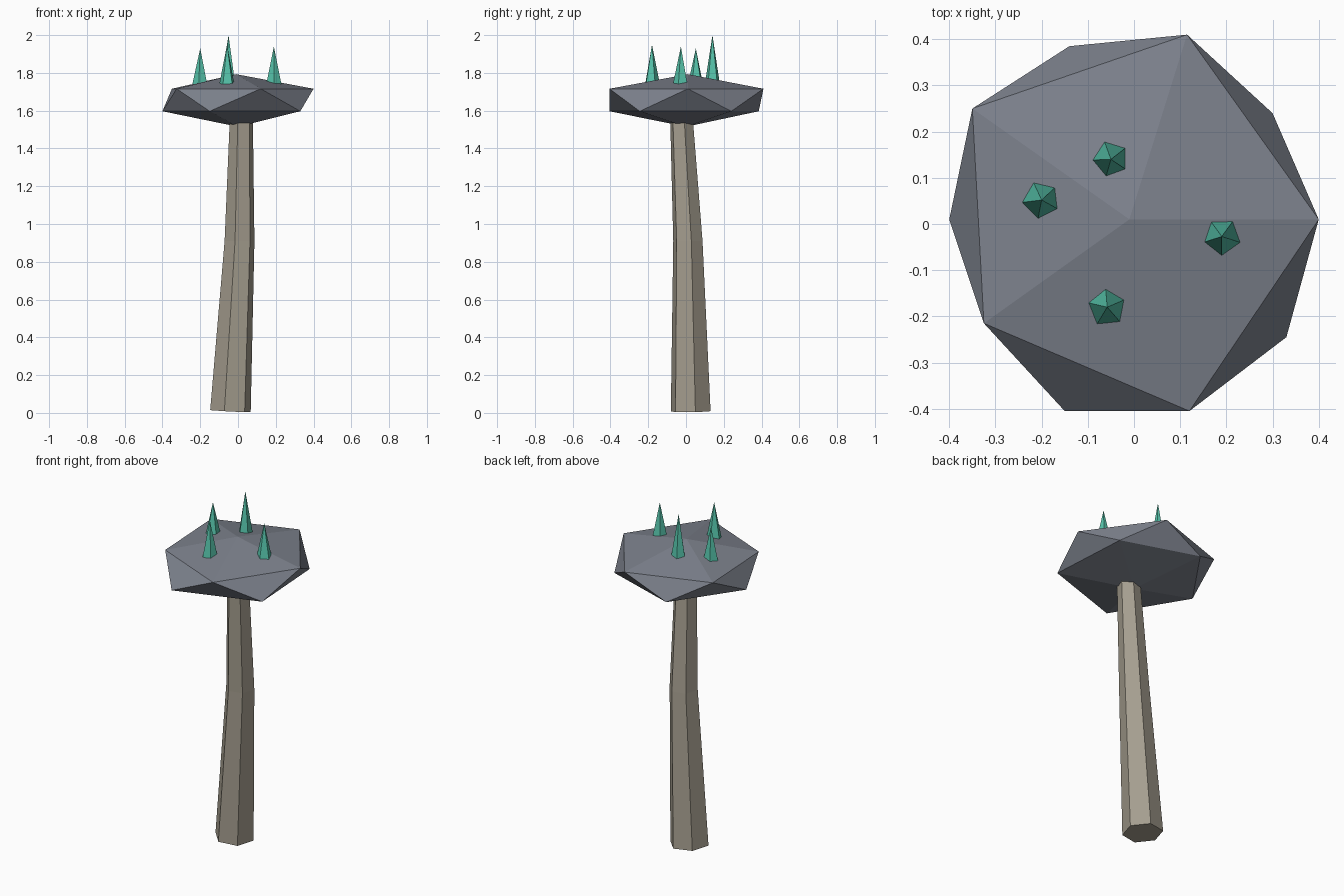
import bpy, math
from mathutils import Vector

if "Cube" in bpy.data.objects:
    bpy.data.objects.remove(bpy.data.objects["Cube"])


def material(name, rgb):
    m = bpy.data.materials.new(name)
    lin = [((c / 255 + 0.055) / 1.055) ** 2.4 for c in rgb]
    m.diffuse_color = (*lin, 1)
    m.use_nodes = True
    m.node_tree.nodes["Principled BSDF"].inputs["Base Color"].default_value = m.diffuse_color
    return m


def make(name, verts, faces, mat):
    me = bpy.data.meshes.new(name)
    me.from_pydata(verts, [], faces)
    me.materials.append(mat)
    me.update()
    ob = bpy.data.objects.new(name, me)
    bpy.context.collection.objects.link(ob)
    return ob


def ring(c, r, n, start, slope=(0, 0)):
    """n-gon around c; slope tilts it across the axis."""
    pts = []
    for i in range(n):
        a = math.radians(start + 360 * i / n)
        x, y = r * math.cos(a), r * math.sin(a)
        pts.append((c[0] + x, c[1] + y, c[2] - x * slope[0] - y * slope[1]))
    return pts


wood = material("pale wood", (165, 158, 143))
stone = material("grey stone", (125, 130, 141))
crystal = material("teal crystal", (86, 195, 170))

# Stem: six-sided, bent at the middle, running into the cap
n = 6
verts = (ring((-0.04, 0.025, 0.009), 0.11, n, 13, (0.055, -0.017))
         + ring((0.008, 0.01, 0.91), 0.081, n, 13)
         + ring((0.018, -0.025, 1.58), 0.062, n, 13))
faces = [tuple(reversed(range(n))), tuple(range(2 * n, 3 * n))]
for k in (0, n):
    for i in range(n):
        j = (i + 1) % n
        faces.append((k + i, k + j, k + n + j, k + n + i))
make("stem", verts, faces, wood)

# Cap: flattened, slightly uneven icosahedron
upper = [(0.40, 0.01), (0.115, 0.41), (-0.35, 0.25), (-0.325, -0.215), (0.12, -0.405)]
lower = [(0.30, 0.24), (-0.14, 0.385), (-0.40, 0.01), (-0.15, -0.405), (0.33, -0.245)]
verts = ([(x, y, 1.716) for x, y in upper] + [(x, y, 1.597) for x, y in lower]
         + [(-0.01, 0.01, 1.793), (0.0, 0.0, 1.515)])
faces = []
for i in range(5):
    j = (i + 1) % 5
    faces += [(10, i, j), (i, 5 + i, j), (5 + i, 5 + j, j), (11, 5 + j, 5 + i)]
make("cap", verts, faces, stone)

# Crystals: five-sided spikes (x, y, tip height, turn)
for k, (x, y, tip, turn) in enumerate([(-0.05, 0.14, 2.0, 110), (-0.20, 0.052, 1.93, 115),
                                       (0.19, -0.027, 1.94, 126), (-0.058, -0.18, 1.95, 95)]):
    verts = ring((x, y, 1.74), 0.042, 5, turn) + [(x, y, tip)]
    faces = [(4, 3, 2, 1, 0)] + [(i, (i + 1) % 5, 5) for i in range(5)]
    make(f"crystal_{k + 1}", verts, faces, crystal)
